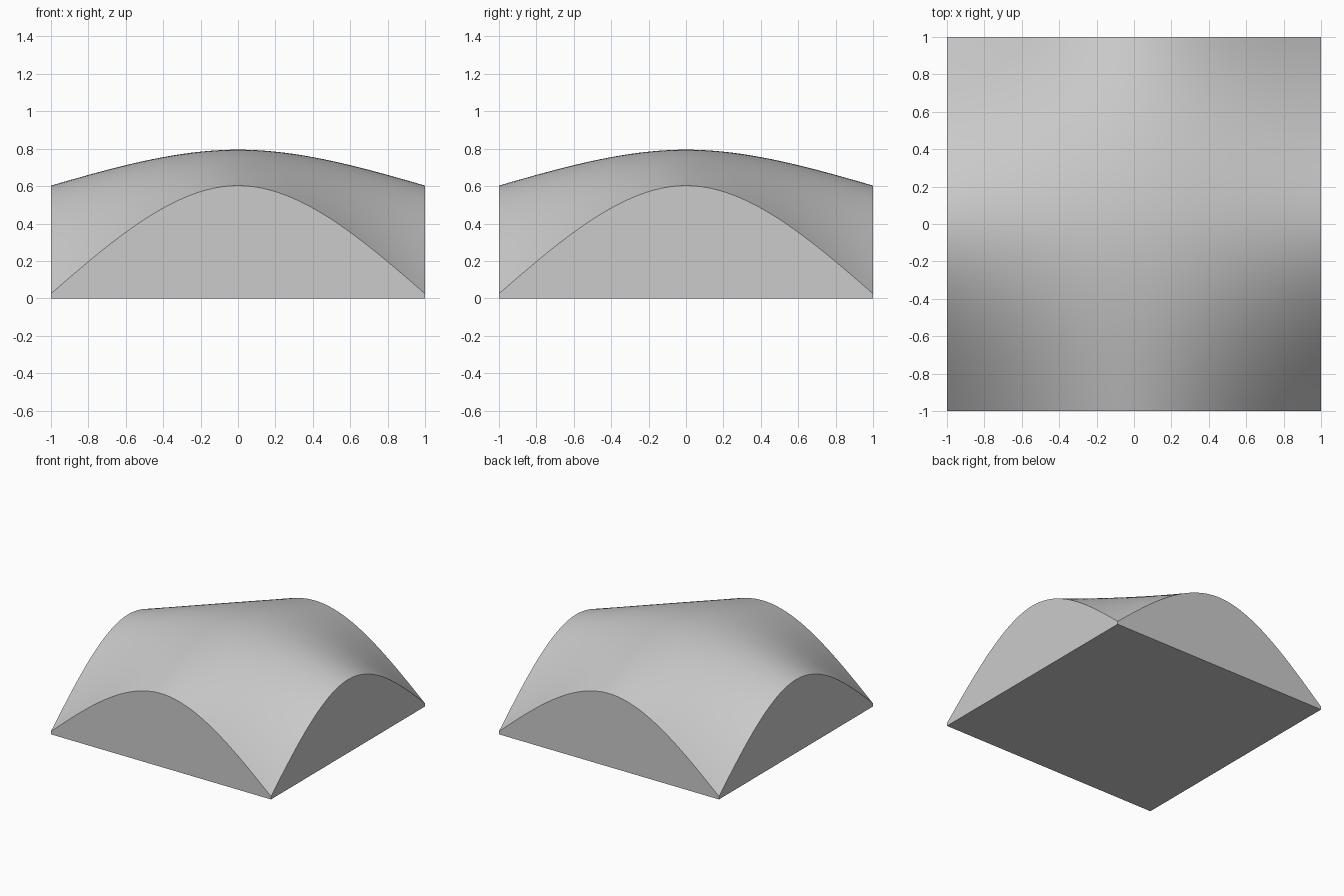
import bpy
import bmesh

cube = bpy.data.objects.get("Cube")
if cube:
    bpy.data.objects.remove(cube, do_unlink=True)

SEGMENTS = 48
CROWN, EDGE_DROP, CORNER_DROP = 0.795, 0.192, 0.386


def bow(t):
    """Spline falloff: flat in the middle, straight at the ends."""
    t = abs(t)
    return 1.5 * t ** 2 - 0.5 * t ** 3


def height(x, y):
    u, v = bow(x), bow(y)
    return CROWN - EDGE_DROP * (u + v) - CORNER_DROP * u * v


# Plain grey material
grey = bpy.data.materials.new("light_grey")
grey.use_nodes = True
colour = (0.6, 0.6, 0.6, 1)
grey.diffuse_color = colour
grey.node_tree.nodes["Principled BSDF"].inputs["Base Color"].default_value = colour

# Curved top surface
bm = bmesh.new()
bmesh.ops.create_grid(bm, x_segments=SEGMENTS, y_segments=SEGMENTS, size=1)
for v in bm.verts:
    v.co.z = height(v.co.x, v.co.y)
for f in bm.faces:
    f.smooth = True

# Flat walls dropped from the rim to the ground
rim = [e for e in bm.edges if e.is_boundary]
walls = bmesh.ops.extrude_edge_only(bm, edges=rim)["geom"]
for v in walls:
    if isinstance(v, bmesh.types.BMVert):
        v.co.z = 0
for f in walls:
    if isinstance(f, bmesh.types.BMFace):
        f.smooth = False
for e in rim:
    e.smooth = False

# Flat base
base_edges = [e for e in bm.edges if e.is_boundary]
base = bmesh.ops.contextual_create(bm, geom=base_edges)["faces"]
for f in base:
    f.smooth = False
for e in base_edges:
    e.smooth = False
bmesh.ops.recalc_face_normals(bm, faces=bm.faces[:])

mesh = bpy.data.meshes.new("domed_block")
bm.to_mesh(mesh)
bm.free()
mesh.materials.append(grey)
block = bpy.data.objects.new("domed_block", mesh)
bpy.context.collection.objects.link(block)
